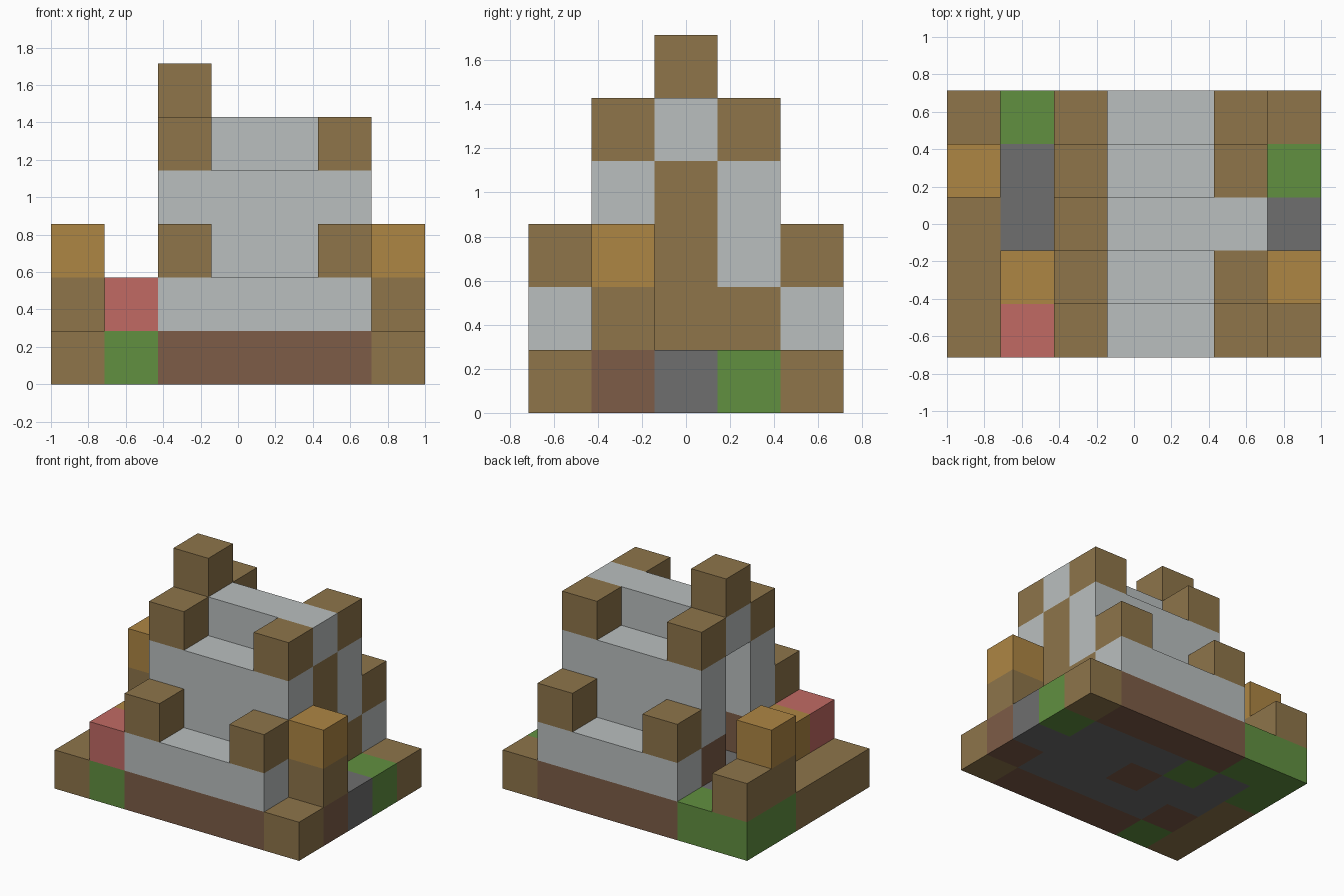
import bpy
import bmesh
from mathutils import Vector

default = bpy.data.objects.get("Cube")
if default:
    bpy.data.objects.remove(default, do_unlink=True)

CELL = 2 / 7                       # edge of one block
ORIGIN = Vector((-1, -2.5 * CELL, 0))   # front, low x corner of the base


def linear(c):
    c /= 255
    return c / 12.92 if c <= 0.04045 else ((c + 0.055) / 1.055) ** 2.4


def material(name, hex_colour):
    rgba = [linear(c) for c in bytes.fromhex(hex_colour)] + [1]
    mat = bpy.data.materials.new(name)
    mat.use_nodes = True
    mat.diffuse_color = rgba
    shader = next(n for n in mat.node_tree.nodes if n.type == "BSDF_PRINCIPLED")
    shader.inputs["Base Color"].default_value = rgba
    return mat


timber = material("timber brown", "8e754a")
earth = material("earth brown", "7d5c47")
plaster = material("pale grey", "babfbf")
gravel = material("dark grey", "6e6e6e")
grass = material("grass green", "619040")
straw = material("straw orange", "ae8644")
clay = material("clay red", "c16a64")


def block(name, xs, ys, zs, mat):
    """Box filling the given first-to-last block columns, rows and layers."""
    spans = [(s, s) if isinstance(s, int) else s for s in (xs, ys, zs)]
    low = ORIGIN + CELL * Vector([s[0] for s in spans])
    high = ORIGIN + CELL * Vector([s[1] + 1 for s in spans])
    bm = bmesh.new()
    bmesh.ops.create_cube(bm, size=1)
    bmesh.ops.scale(bm, vec=high - low, verts=bm.verts)
    mesh = bpy.data.meshes.new(name)
    bm.to_mesh(mesh)
    bm.free()
    mesh.materials.append(mat)
    obj = bpy.data.objects.new(name, mesh)
    obj.location = (low + high) / 2
    bpy.context.collection.objects.link(obj)


# Ground layer: yard at the low x side
block("yard_timber_edge", 0, (0, 2), 0, timber)
block("yard_grass_edge", 0, (3, 4), 0, grass)
block("yard_grass_front", 1, 0, 0, grass)
block("yard_earth", 1, 1, 0, earth)
block("yard_gravel_path", 1, (2, 3), 0, gravel)
block("yard_grass_back", 1, 4, 0, grass)

# Ground layer: floor under the house
block("floor_gravel", (4, 5), (1, 3), 0, gravel)
block("floor_gravel_front", 3, 1, 0, gravel)
block("floor_earth_patch", 3, 2, 0, earth)
block("floor_gravel_back", 3, 3, 0, gravel)
block("floor_gravel_doorway", 2, (1, 2), 0, gravel)
block("floor_grass_patch", 2, 3, 0, grass)

# Ground layer: strip at the high x side
for row, mat in enumerate((timber, earth, gravel, grass, timber)):
    block("side_strip_ground", 6, row, 0, mat)

# Front and back halves of the stepped house
for side, outer, inner in (("front", 0, 1), ("back", 4, 3)):
    block(side + "_footing", (2, 5), outer, 0, earth)
    block(side + "_low_roof_step", (2, 5), outer, 1, plaster)
    block(side + "_doorway_base", 2, inner, 1, earth)
    block(side + "_end_wall_base", 5, inner, 1, timber)
    block(side + "_upper_wall", (2, 5), inner, (2, 3), plaster)
    for column in (2, 5):
        block(side + "_low_roof_corner", column, outer, 2, timber)
        block(side + "_high_roof_corner", column, inner, 4, timber)

# Ridge, end post and chimney; the doorway opposite the post stays open
block("end_wall_post", 5, 2, (1, 3), timber)
block("roof_ridge", (2, 5), 2, 4, plaster)
block("chimney", 2, 2, 5, timber)

# Loose blocks around the house
block("yard_post", 0, 3, 1, timber)
block("yard_post_top", 0, 3, 2, straw)
block("yard_log", 0, 4, 1, timber)
block("yard_clay_block", 1, 0, 1, clay)
block("yard_straw_block", 1, 1, 1, straw)
block("side_post", 6, 1, 1, timber)
block("side_post_top", 6, 1, 2, straw)
